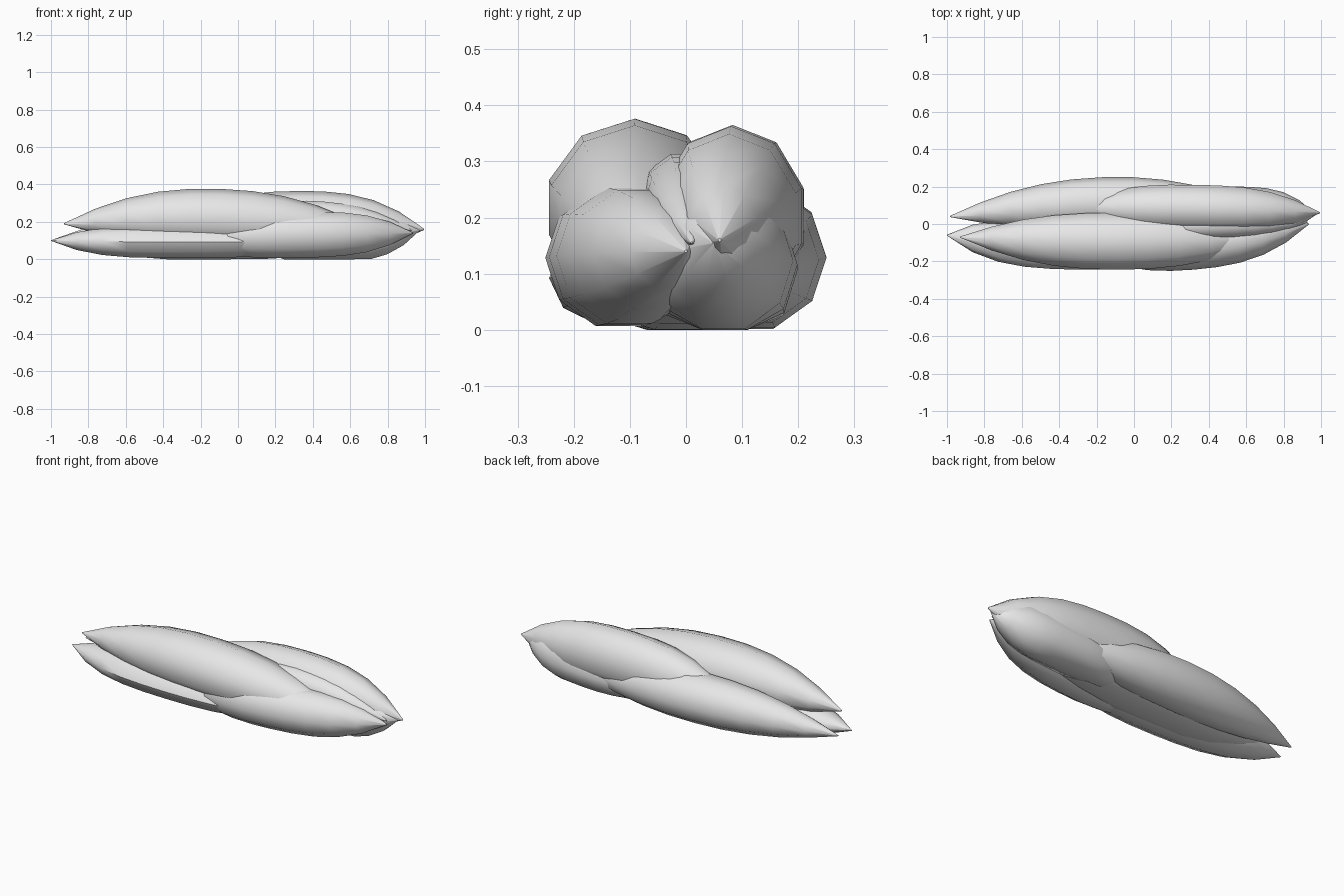
import bpy, bmesh, math
from mathutils import Vector

cube = bpy.data.objects.get("Cube")
if cube:
    bpy.data.objects.remove(cube, do_unlink=True)

grey = bpy.data.materials.new("pale_grey")
grey.use_nodes = True
colour = (0.8, 0.8, 0.8, 1)
grey.diffuse_color = colour
grey.node_tree.nodes["Principled BSDF"].inputs["Base Color"].default_value = colour

SIDES = 10
STEPS = 10


def lobe(name, tail, middle, tip, width, height, fullness=3.0, turn=0.0):
    """Pointed pod that bends from tail through middle to tip, flat where it meets the floor."""
    tail, middle, tip = Vector(tail), Vector(middle), Vector(tip)
    bend = middle * 2 - (tail + tip) / 2
    bm = bmesh.new()
    rings = []
    for i in range(STEPS + 1):
        t = i / STEPS
        scale = max(1 - abs(2 * t - 1) ** fullness, 0.02)
        centre = tail * (1 - t) ** 2 + bend * 2 * t * (1 - t) + tip * t * t
        ring = []
        for k in range(SIDES):
            a = math.tau * k / SIDES + turn
            p = centre + Vector((0, math.cos(a) * width, math.sin(a) * height)) * scale
            p.z = max(p.z, 0)
            ring.append(bm.verts.new(p))
        rings.append(ring)
    for a, b in zip(rings, rings[1:]):
        for k in range(SIDES):
            n = (k + 1) % SIDES
            bm.faces.new((a[k], a[n], b[n], b[k]))
    bm.faces.new(rings[0])
    bm.faces.new(rings[-1])
    bmesh.ops.recalc_face_normals(bm, faces=bm.faces)
    mesh = bpy.data.meshes.new(name)
    bm.to_mesh(mesh)
    bm.free()
    mesh.materials.append(grey)
    obj = bpy.data.objects.new(name, mesh)
    bpy.context.collection.objects.link(obj)
    bpy.ops.object.select_all(action="DESELECT")
    obj.select_set(True)
    bpy.context.view_layer.objects.active = obj
    bpy.ops.object.shade_smooth_by_angle(angle=math.radians(50))


quarter = math.pi / 2
# Upper pods
lobe("front_upper_lobe", (-.93, -.07, .19), (-.09, -.092, .218), (.75, -.07, .13), .16, .158, 2.4, quarter)
lobe("back_upper_lobe", (-.36, .08, .15), (.32, .083, .203), (.995, .06, .16), .133, .162, 3, quarter)
# Lower pods
lobe("front_left_lower_lobe", (-1, -.06, .1), (-.3, -.112, .092), (.45, -.08, .1), .132, .09, 3.6)
lobe("front_right_lower_lobe", (-.3, -.1, .12), (.32, -.114, .13), (.935, 0, .14), .13, .128, 3.2)
lobe("back_left_lower_lobe", (-.985, .04, .105), (-.17, .113, .13), (.65, .1, .1), .137, .135, 2.2)
lobe("back_right_lower_lobe", (.05, .05, .1), (.53, .07, .11), (.97, .05, .155), .13, .135, 3.4)
# Flat underside between the lower pods
lobe("belly_lobe", (-.85, -.03, .09), (-.05, -.01, .07), (.85, .03, .12), .17, .078, 3.4)
# Small pod in the upper valley
lobe("valley_lobe", (.0, -.02, .23), (.46, 0, .232), (.93, .01, .155), .08, .08, 2.6)
